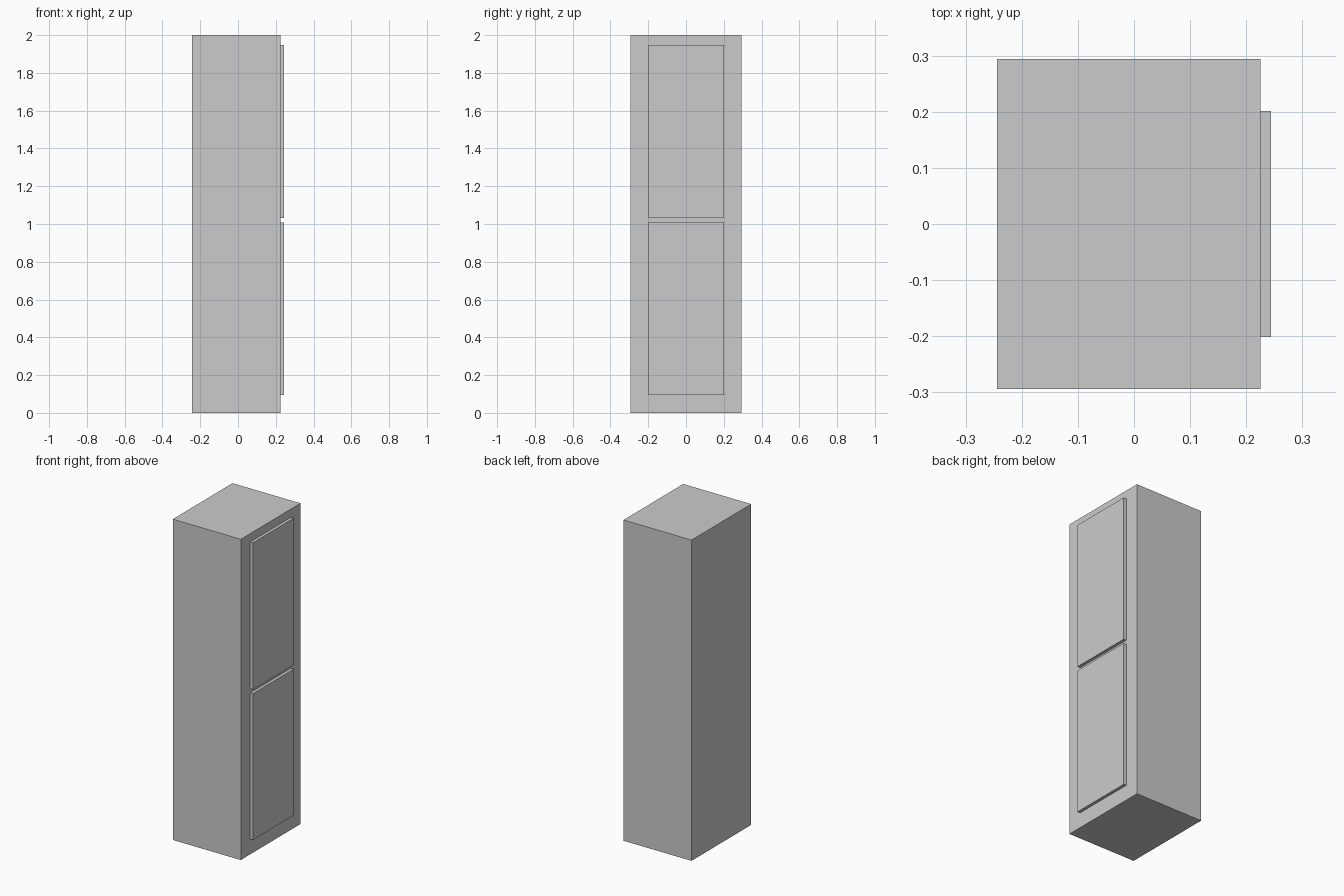
import bpy

if "Cube" in bpy.data.objects:
    bpy.data.objects.remove(bpy.data.objects["Cube"])


def box(name, x, y, z):
    """Axis-aligned box from (min, max) ranges."""
    bpy.ops.mesh.primitive_cube_add(
        size=1, location=[(a + b) / 2 for a, b in (x, y, z)])
    ob = bpy.context.object
    ob.name = name
    ob.scale = [b - a for a, b in (x, y, z)]
    bpy.ops.object.transform_apply(location=False, rotation=False, scale=True)
    return ob


FRONT_X = 0.225

# Tall cabinet body
box("cabinet_body", (-0.244, FRONT_X), (-0.294, 0.294), (0, 2))

# Two raised door panels, stacked on the +x side
for name, z in (("lower_door", (0.095, 1.007)), ("upper_door", (1.033, 1.948))):
    box(name, (FRONT_X, 0.244), (-0.201, 0.201), z)
